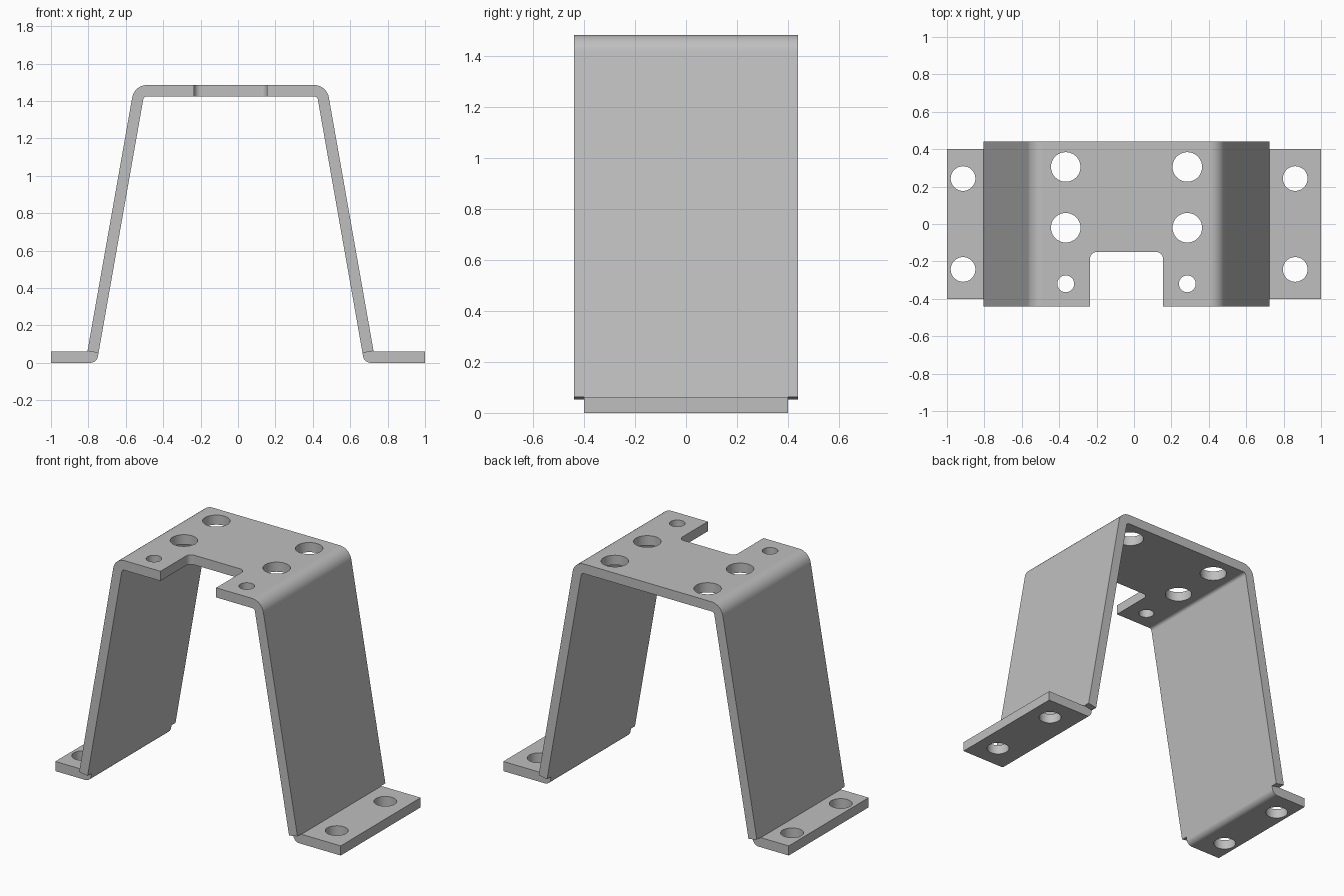
import bpy, bmesh, math
from mathutils import Vector

if "Cube" in bpy.data.objects:
    bpy.data.objects.remove(bpy.data.objects["Cube"])

MID = -0.04                        # the legs are centred slightly off x = 0
TOP, THICK = 1.485, 0.061
HALF_LEG, HALF_FOOT = 0.44, 0.40   # half depths in y
SLOPE = math.tan(math.radians(10))


def fillet(corners, steps=10):
    """Round a closed outline given as (x, y, radius) corners."""
    out = []
    for i, (x, y, r) in enumerate(corners):
        p = Vector((x, y))
        if r == 0:
            out.append(p)
            continue
        a = (Vector(corners[i - 1][:2]) - p).normalized()
        b = (Vector(corners[(i + 1) % len(corners)][:2]) - p).normalized()
        half = a.angle(b) / 2
        centre = p + (a + b).normalized() * r / math.sin(half)
        start = p + a * r / math.tan(half) - centre
        end = p + b * r / math.tan(half) - centre
        for k in range(steps + 1):
            t = k / steps
            w = math.pi - 2 * half
            out.append(centre + (start * math.sin((1 - t) * w) + end * math.sin(t * w)) / math.sin(w))
    return out


def prism(bm, outline, low, high, along):
    """Extrude a 2D outline along y (outline in xz) or z (outline in xy)."""
    def place(p, d):
        return (p[0], d, p[1]) if along == "y" else (p[0], p[1], d)
    rings = [[bm.verts.new(place(p, d)) for p in outline] for d in (low, high)]
    bm.faces.new(rings[0])
    bm.faces.new(rings[1][::-1])
    n = len(outline)
    for i in range(n):
        j = (i + 1) % n
        bm.faces.new((rings[0][i], rings[1][i], rings[1][j], rings[0][j]))


def make_object(name, bm):
    bmesh.ops.recalc_face_normals(bm, faces=bm.faces)
    mesh = bpy.data.meshes.new(name)
    bm.to_mesh(mesh)
    bm.free()
    obj = bpy.data.objects.new(name, mesh)
    bpy.context.collection.objects.link(obj)
    return obj


# Bent sheet: foot, leg, top plate, leg, foot
outer = 0.765                          # outer leg face where it meets the foot
outer_top = outer - (TOP - THICK) * SLOPE
inner = 0.715                          # inner leg face at the floor
inner_top = inner - (TOP - THICK) * SLOPE
profile = [
    (-1, THICK, 0), (MID - outer, THICK, 0),
    (MID - outer_top, TOP, 0.08), (MID + outer_top, TOP, 0.08),
    (MID + outer, THICK, 0), (1, THICK, 0), (1, 0, 0),
    (MID + inner, 0, 0.04), (MID + inner_top, TOP - THICK, 0.02),
    (MID - inner_top, TOP - THICK, 0.02), (MID - inner, 0, 0.04), (-1, 0, 0),
]
bm = bmesh.new()
prism(bm, fillet(profile), -HALF_LEG, HALF_LEG, "y")
bracket = make_object("bent_bracket", bm)

# Cutters
bm = bmesh.new()


def hole(x, y, r, low, high):
    ring = [(x + r * math.cos(k * math.tau / 48), y + r * math.sin(k * math.tau / 48)) for k in range(48)]
    prism(bm, ring, low, high, "z")


for side in (-1, 1):
    # Bolt holes in the top plate
    for y, r in ((0.305, 0.079), (-0.02, 0.079), (-0.32, 0.045)):
        hole(MID + side * 0.325, y, r, 1.3, 1.6)
    # Bolt holes in the feet
    for y in (-0.243, 0.243):
        hole(-0.026 + side * 0.888, y, 0.066, -0.1, 0.2)
    # Narrowing of the feet at front and back
    step = [(MID + side * u, z) for u, z in
            ((1.2, -0.1), (0.64, -0.1), (0.64, 0.041), (outer, 0.063), (1.2, 0.063))]
    prism(bm, step, HALF_FOOT, 0.6, "y")
    prism(bm, step, -0.6, -HALF_FOOT, "y")

# Rounded slot in the front edge of the top plate
slot = [(MID - 0.195, -0.6, 0), (MID + 0.195, -0.6, 0),
        (MID + 0.195, -0.15, 0.035), (MID - 0.195, -0.15, 0.035)]
prism(bm, fillet(slot), 1.3, 1.6, "z")
cutter = make_object("hole_cutter", bm)
cutter.hide_render = True

# Cut the sheet and keep the result
cut = bracket.modifiers.new("cut", "BOOLEAN")
cut.operation, cut.solver, cut.object = "DIFFERENCE", "EXACT", cutter
bpy.ops.object.select_all(action="DESELECT")
bpy.context.view_layer.objects.active = bracket
bracket.select_set(True)
bpy.ops.object.modifier_apply(modifier=cut.name)
bpy.data.objects.remove(cutter)

# Smooth bends and hole walls, crisp edges
bpy.ops.object.shade_smooth_by_angle(angle=math.radians(30))
weighted = bracket.modifiers.new("weighted_normals", "WEIGHTED_NORMAL")
weighted.keep_sharp = True

# Plain grey metal
grey = bpy.data.materials.new("grey_metal")
grey.use_nodes = True
colour = (0.52, 0.52, 0.52, 1)
grey.diffuse_color = colour
grey.node_tree.nodes["Principled BSDF"].inputs["Base Color"].default_value = colour
bracket.data.materials.clear()
bracket.data.materials.append(grey)
